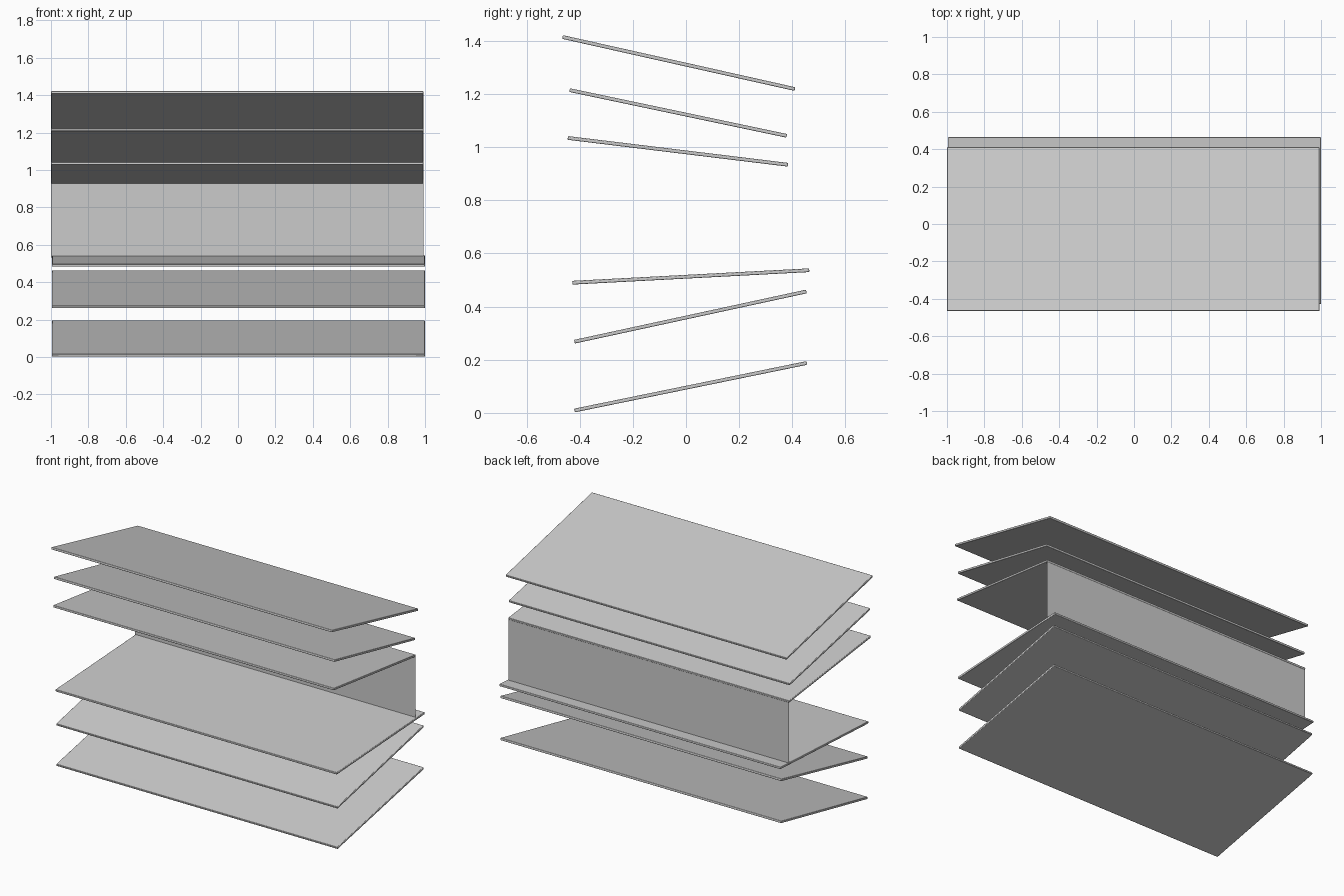
import bpy
import math
from mathutils import Matrix, Vector

if "Cube" in bpy.data.objects:
    bpy.data.objects.remove(bpy.data.objects["Cube"])

THICK = 0.014

grey = bpy.data.materials.new("light grey")
grey.diffuse_color = (0.6, 0.6, 0.6, 1)
grey.use_nodes = True
grey.node_tree.nodes["Principled BSDF"].inputs["Base Color"].default_value = grey.diffuse_color


def slat(name, front, back, x0, x1):
    """Thin tilted board between a front and a back (y, z) edge."""
    (ya, za), (yb, zb) = front, back
    length = math.hypot(yb - ya, zb - za)
    bpy.ops.mesh.primitive_cube_add(size=1)
    ob = bpy.context.object
    ob.name = name
    ob.data.transform(Matrix.Diagonal((x1 - x0, length, THICK, 1)))
    ob.location = Vector(((x0 + x1) / 2, (ya + yb) / 2, (za + zb) / 2))
    ob.rotation_euler.x = math.atan2(zb - za, yb - ya)
    ob.data.materials.append(grey)
    # slightly eased edges
    bevel = ob.modifiers.new("eased_edges", "BEVEL")
    bevel.width = 0.003
    bevel.segments = 2
    bpy.ops.object.shade_smooth_by_angle(angle=math.radians(50))


# upper slats fall towards the back
slat("upper_slat_top", (-0.465, 1.415), (0.410, 1.219), -1.0, 0.992)
slat("upper_slat_middle", (-0.438, 1.215), (0.379, 1.043), -1.0, 0.992)
slat("upper_slat_bottom", (-0.445, 1.035), (0.384, 0.934), -1.0, 0.992)

# lower slats rise towards the back
slat("lower_slat_top", (-0.428, 0.490), (0.464, 0.537), -0.995, 1.0)
slat("lower_slat_middle", (-0.420, 0.268), (0.453, 0.457), -0.995, 1.0)
slat("lower_slat_bottom", (-0.420, 0.009), (0.455, 0.188), -0.995, 1.0)

# flat sheet closing the gap at the back
bpy.ops.mesh.primitive_plane_add(size=1, location=(-0.004, 0.382, 0.733),
                                 rotation=(math.radians(90), 0, 0))
panel = bpy.context.object
panel.name = "back_panel"
panel.data.transform(Matrix.Diagonal((1.992, 0.402, 1, 1)))
panel.data.materials.append(grey)
